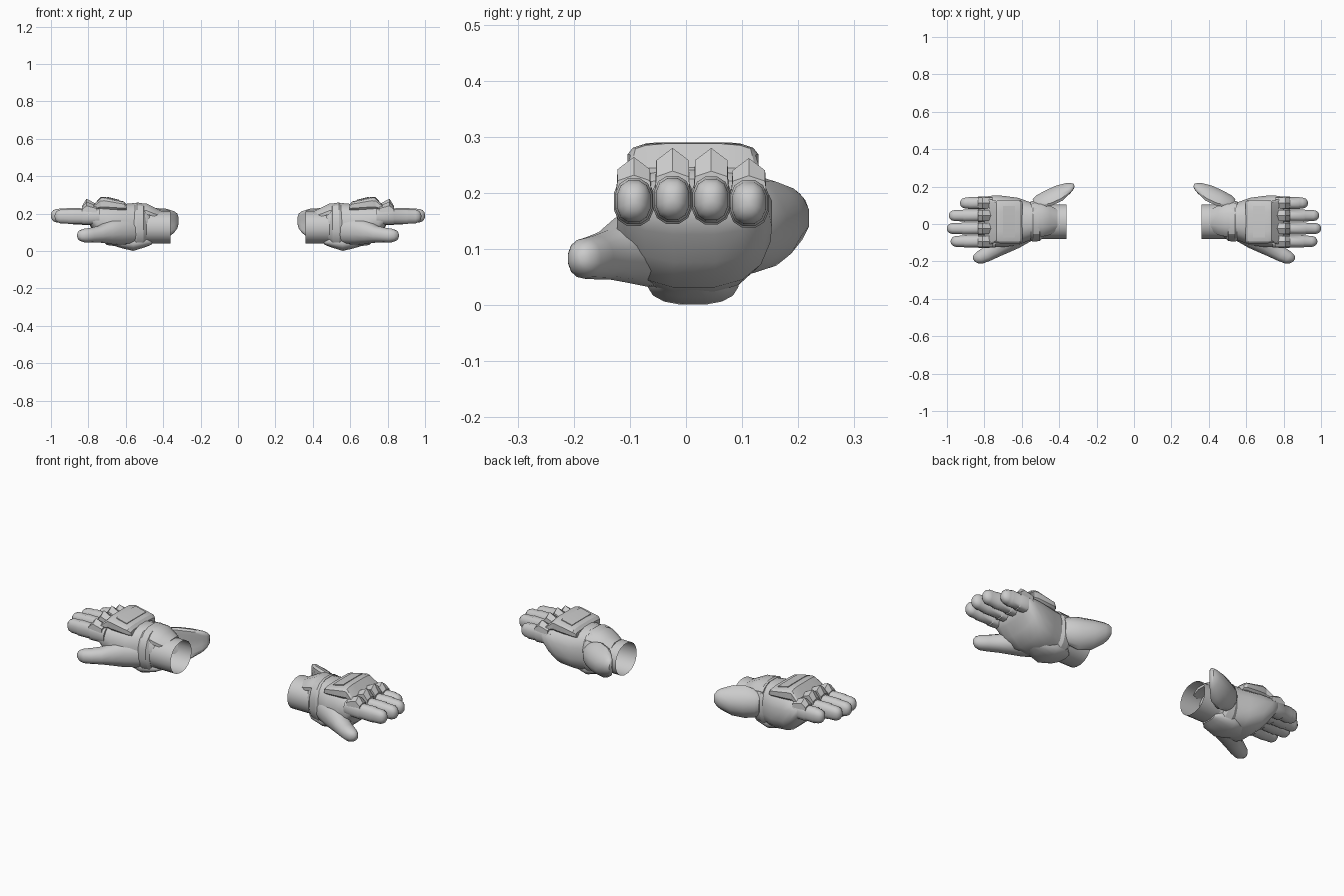
import bpy, bmesh
from math import sin, cos, pi
from mathutils import Vector

cube = bpy.data.objects.get("Cube")
if cube:
    bpy.data.objects.remove(cube, do_unlink=True)

GREY = (0.6, 0.6, 0.6, 1)
mat = bpy.data.materials.new("plain grey")
mat.use_nodes = True
mat.diffuse_color = GREY
bsdf = mat.node_tree.nodes["Principled BSDF"]
bsdf.inputs["Base Color"].default_value = GREY
bsdf.inputs["Roughness"].default_value = 0.7


def power(t, p):
    return (1 if t >= 0 else -1) * abs(t) ** (2 / p)


def ring(centre, u, v, n=16, p=2.0, bow=0.0):
    """Superellipse spanned by u and v; bow bends its ends back along u."""
    c, u, v = Vector(centre), Vector(u), Vector(v)
    pts = []
    for i in range(n):
        a = 2 * pi * (i + 0.5) / n
        s = power(sin(a), p)
        pts.append(c + u * power(cos(a), p) + v * s - u.normalized() * bow * s * s)
    return pts


def section(x, y0, y1, z0, z1, n=16, p=2.5):
    """Cross-section at x that fills the given y and z limits."""
    return ring((x, (y0 + y1) / 2, (z0 + z1) / 2),
                (0, (y1 - y0) / 2, 0), (0, 0, (z1 - z0) / 2), n, p)


def finish(name, bm, angle=40):
    """Make a mirrored pair out of one part."""
    bmesh.ops.recalc_face_normals(bm, faces=bm.faces)
    mesh = bpy.data.meshes.new(name)
    bm.to_mesh(mesh)
    bm.free()
    mesh.materials.append(mat)
    ob = bpy.data.objects.new(name, mesh)
    bpy.context.collection.objects.link(ob)
    mod = ob.modifiers.new("Mirror", 'MIRROR')
    mod.use_mirror_merge = False
    bpy.ops.object.select_all(action='DESELECT')
    ob.select_set(True)
    bpy.context.view_layer.objects.active = ob
    bpy.ops.object.shade_smooth_by_angle(angle=angle * pi / 180)
    return ob


def loft(name, rings, capped=True, angle=40):
    bm = bmesh.new()
    rows = [[bm.verts.new(co) for co in r] for r in rings]
    n = len(rows[0])
    for a, b in zip(rows, rows[1:]):
        for i in range(n):
            j = (i + 1) % n
            bm.faces.new((a[i], a[j], b[j], b[i]))
    if capped:
        bm.faces.new(rows[0])
        bm.faces.new(rows[-1])
    return finish(name, bm, angle)


# Palm and back of the hand
loft("palm", [section(*s) for s in (
    (.47, -.07, .10, .05, .21),
    (.50, -.085, .115, .03, .25),
    (.56, -.09, .12, .02, .258),
    (.62, -.115, .142, .02, .252),
    (.70, -.125, .153, .03, .258),
    (.75, -.125, .155, .075, .25),
    (.785, -.125, .15, .125, .238),
    (.80, -.115, .14, .15, .225))])

# Open wrist tube
loft("cuff", [section(x, -.08, .105, .04, .213, 20, 2.1) for x in (.36, .45, .53)],
     capped=False)

# Folded band between the cuff and the hand
loft("wrist_band", [section(*s) for s in (
    (.49, -.08, .11, .035, .225),
    (.505, -.093, .122, .022, .256),
    (.54, -.096, .126, .015, .262),
    (.56, -.088, .118, .02, .25))], angle=25)

# Plate on top of the wrist
loft("wrist_plate", [ring((x, .02, z), (0, 0, h), (0, w, 0), 12, 3, .03) for x, z, h, w in (
    (.41, .212, .008, .06),
    (.45, .222, .018, .08),
    (.49, .235, .025, .09),
    (.55, .24, .022, .09))], angle=30)

# Padded heel below the palm
loft("heel_pad", [section(*s) for s in (
    (.46, -.03, .06, .035, .06),
    (.49, -.06, .085, .022, .08),
    (.56, -.07, .095, 0, .09),
    (.62, -.06, .085, .014, .09),
    (.67, -.03, .05, .03, .08))])

# Raised armour on the back of the hand
loft("hand_plate", [section(x, y0, y1, .215, z, 16, 4) for x, y0, y1, z in (
    (.595, -.095, .12, .25),
    (.61, -.105, .13, .265),
    (.715, -.105, .13, .29),
    (.735, -.10, .125, .288),
    (.775, -.11, .135, .245))], angle=25)

# Thin inset panel on the armour
loft("back_panel", [section(x, -.075, .1, z - .006, z + .003, 8, 5) for x, z in (
    (.635, .271), (.70, .287))], angle=20)

# Fingers with peaked knuckle guards: y, z, tip x, guard height
FINGERS = {"index": (-.093, .185, .98, .264), "middle": (-.024, .189, 1.0, .28),
           "ring": (.045, .188, .99, .28), "little": (.112, .182, .93, .262)}
for label, (y, z, tip, top) in FINGERS.items():
    mid = (.83 + tip) / 2
    profile = ((.74, 1), (.83, 1.08), (.835, .97), (mid, 1), (mid + .005, .93),
               (tip - .03, .9), (tip - .012, .72), (tip - .003, .42), (tip, .15))
    loft(label + "_finger", [ring((x, y, z), (0, .034 * s, 0), (0, 0, .042 * s), 12, 2.4)
                             for x, s in profile])
    # House-shaped guard, leaning toward the fingertip
    bm = bmesh.new()
    outline = ((-.031, .205), (.031, .205), (.029, top - .022), (0, top), (-.029, top - .022))
    rows = []
    for x, lean, drop in ((.755, 0, .6), (.795, .015, 1), (.835, 0, .45)):
        rows.append([bm.verts.new((x + lean * (h > .21), y + w, .205 + (h - .205) * drop))
                     for w, h in outline])
    for a, b in zip(rows, rows[1:]):
        for i in range(5):
            j = (i + 1) % 5
            bm.faces.new((a[i], a[j], b[j], b[i]))
    bm.faces.new(rows[0])
    bm.faces.new(rows[-1])
    finish(label + "_knuckle_guard", bm, 30)

# Thumb, spreading forward and away from the palm
across = Vector((.55, .83, 0))
loft("thumb", [ring((x, y, z), across * w, (0, 0, h), 14, 2.2) for x, y, z, w, h in (
    (.58, -.03, .11, .07, .075),
    (.65, -.07, .108, .07, .075),
    (.70, -.105, .1, .058, .06),
    (.745, -.138, .09, .045, .044),
    (.79, -.163, .085, .041, .039),
    (.825, -.181, .083, .036, .036),
    (.846, -.19, .083, .025, .026),
    (.856, -.194, .083, .008, .01))], angle=60)

# Flared guard on the outer side of the wrist
out = Vector((.37, .93, 0))
loft("wrist_guard", [ring((x, y, z), out * t, (0, 0, h), 14, 2.2, b) for x, y, z, t, h, b in (
    (.535, .115, .145, .02, .055, .015),
    (.515, .123, .143, .032, .075, .025),
    (.46, .143, .142, .042, .088, .035),
    (.40, .17, .145, .042, .082, .035),
    (.35, .195, .155, .028, .058, .02),
    (.33, .203, .16, .018, .042, .01),
    (.32, .208, .163, .008, .022, 0))], angle=45)
